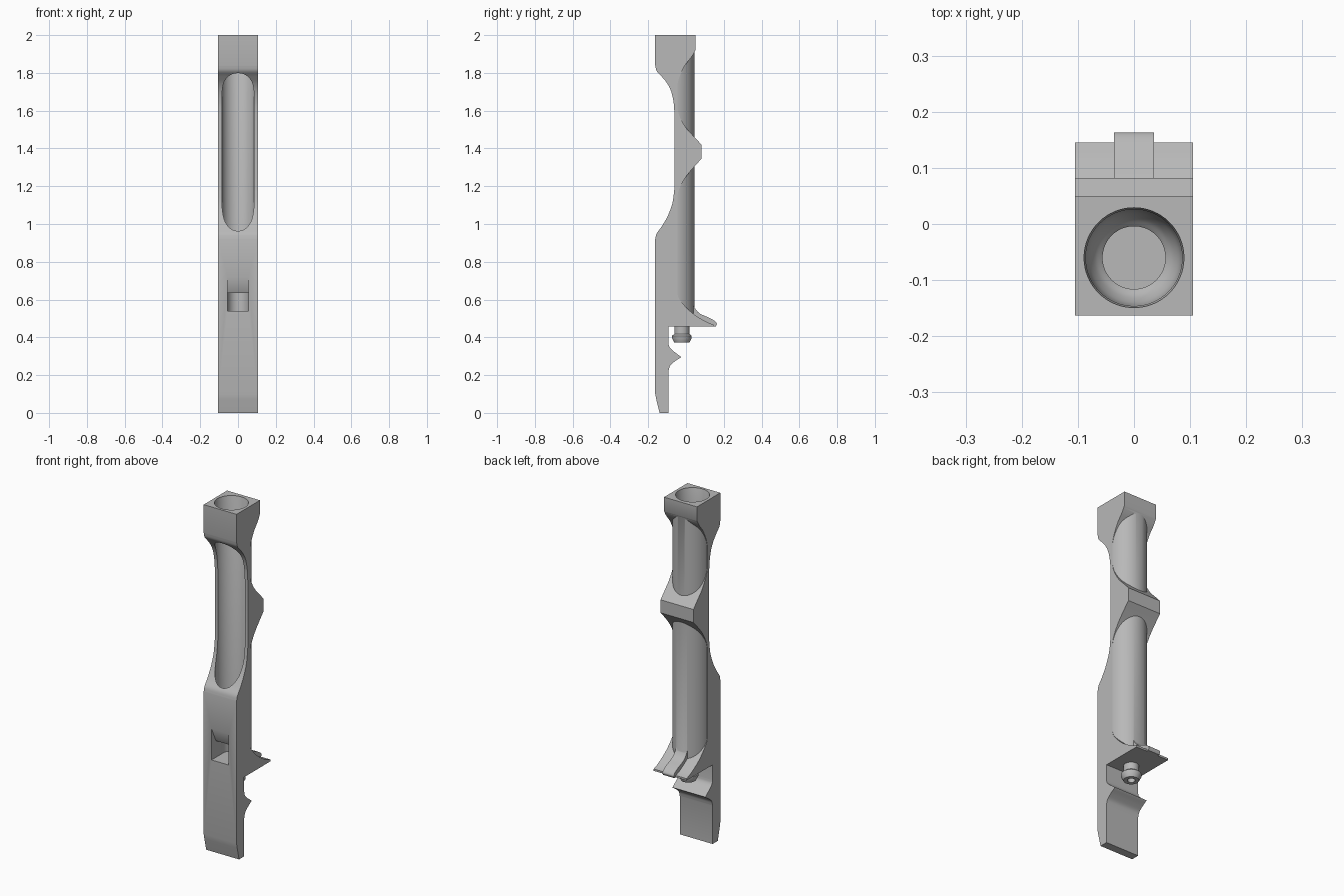
import bpy, bmesh, math
from mathutils import Vector

if "Cube" in bpy.data.objects:
    bpy.data.objects.remove(bpy.data.objects["Cube"], do_unlink=True)

BORE_Y = -0.06
HALF = 0.105

grey = bpy.data.materials.new("plain grey")
grey.use_nodes = True
grey.diffuse_color = (0.48, 0.48, 0.48, 1)
grey.node_tree.nodes["Principled BSDF"].inputs["Base Color"].default_value = grey.diffuse_color


def smooth(points, steps=5):
    """Catmull-Rom curve through a few profile points."""
    p = [Vector(q) for q in points]
    p = [2 * p[0] - p[1]] + p + [2 * p[-1] - p[-2]]
    out = []
    for a, b, c, d in zip(p, p[1:], p[2:], p[3:]):
        for i in range(steps):
            t = i / steps
            out.append(0.5 * (2 * b + (c - a) * t + (2 * a - 5 * b + 4 * c - d) * t ** 2
                              + (3 * b - a - 3 * c + d) * t ** 3))
    return [tuple(v) for v in out] + [tuple(points[-1])]


def make(name, bm):
    bmesh.ops.recalc_face_normals(bm, faces=bm.faces)
    mesh = bpy.data.meshes.new(name)
    bm.to_mesh(mesh)
    bm.free()
    mesh.materials.append(grey)
    obj = bpy.data.objects.new(name, mesh)
    bpy.context.collection.objects.link(obj)
    return obj


def extrude(name, profile, half):
    """Side profile (y, z) extruded across x."""
    bm = bmesh.new()
    face = bm.faces.new([bm.verts.new((-half, y, z)) for y, z in profile])
    ext = bmesh.ops.extrude_face_region(bm, geom=[face])["geom"]
    moved = [v for v in ext if isinstance(v, bmesh.types.BMVert)]
    bmesh.ops.translate(bm, verts=moved, vec=(2 * half, 0, 0))
    return make(name, bm)


def lathe(name, profile, y, half_turn=False, sides=64):
    """Closed solid turned around a vertical axis; profile is (radius, z)."""
    bm = bmesh.new()
    step = math.pi / (sides - 1) if half_turn else 2 * math.pi / sides
    rings = []
    for r, z in profile:
        rings.append([bm.verts.new((r * math.cos(i * step), y + r * math.sin(i * step), z))
                      for i in range(sides)])
    for lo, hi in zip(rings, rings[1:]):
        for i in range(sides):
            j = (i + 1) % sides
            bm.faces.new((lo[i], lo[j], hi[j], hi[i]))
    bm.faces.new(rings[0])
    bm.faces.new(rings[-1])
    return make(name, bm)


def combine(target, other, operation):
    mod = target.modifiers.new(operation, "BOOLEAN")
    mod.operation, mod.solver, mod.object = operation, "EXACT", other
    bpy.context.view_layer.objects.active = target
    bpy.ops.object.modifier_apply(modifier=mod.name)
    bpy.data.objects.remove(other, do_unlink=True)


def finish(obj):
    bpy.ops.object.select_all(action="DESELECT")
    obj.select_set(True)
    bpy.context.view_layer.objects.active = obj
    bpy.ops.object.shade_smooth_by_angle(angle=math.radians(30))


# Front edge, bottom to top, with the long scooped recess
front = [(-0.14, 0), (-0.157, 0.07), (-0.163, 0.1)]
front += smooth([(-0.163, 0.92), (-0.155, 0.95), (-0.13, 0.985), (-0.098, 1.04),
                 (-0.072, 1.11), (-0.061, 1.19)])
front += smooth([(-0.061, 1.58), (-0.065, 1.64), (-0.078, 1.7), (-0.1, 1.745),
                 (-0.13, 1.782), (-0.155, 1.81), (-0.163, 1.84)])
front += [(-0.163, 2)]

# Back edge, top to bottom: head block, middle collar, flange, hook
back = [(0.05, 2)]
back += smooth([(0.05, 1.92), (0.03, 1.885), (-0.005, 1.84), (-0.034, 1.78), (-0.045, 1.74)])
back += smooth([(-0.045, 1.61), (-0.034, 1.57), (0, 1.51), (0.045, 1.46), (0.082, 1.42)])
back += smooth([(0.082, 1.345), (0.045, 1.305), (0, 1.25), (-0.034, 1.19), (-0.045, 1.15)])
back += smooth([(-0.045, 0.63), (-0.034, 0.6), (0.015, 0.545), (0.06, 0.51),
                (0.113, 0.48), (0.145, 0.468)])
back += [(0.145, 0.457), (-0.093, 0.457)]
back += smooth([(-0.093, 0.37), (-0.088, 0.35), (-0.07, 0.33), (-0.026, 0.296)])
back += smooth([(-0.03, 0.292), (-0.06, 0.272), (-0.084, 0.25), (-0.093, 0.22)])
back += [(-0.093, 0)]

body = extrude("holder_body", front + back, HALF)

# Rounded tube wall on the back only
combine(body, lathe("tube_wall", [(HALF, 0.48), (HALF, 1.95)], BORE_Y, True), "UNION")

# Raised tongue in the middle of the flange
tongue = [(-0.04, 0.457), (-0.04, 0.58)] + smooth(
    [(0.035, 0.58), (0.05, 0.55), (0.075, 0.525), (0.12, 0.505), (0.15, 0.488),
     (0.163, 0.472), (0.157, 0.457)])
combine(body, extrude("flange_tongue", tongue, 0.036), "UNION")

# Bore with a bowl-shaped seat, and the small front window into it
bore = [(0.056, 0.54)] + smooth([(0.056, 0.66), (0.07, 0.675), (0.081, 0.698), (0.086, 0.725)])
bore += [(0.086, 1.99), (0.089, 1.996), (0.089, 2.1)]
combine(body, lathe("bore_cutter", bore, BORE_Y), "DIFFERENCE")
window = [(-0.2, 0.54), (-0.06, 0.54), (-0.06, 0.635), (-0.122, 0.635),
          (-0.163, 0.72), (-0.2, 0.72)]
combine(body, extrude("window_cutter", window, 0.055), "DIFFERENCE")
finish(body)

# Hollow peg under the flange
peg = lathe("peg", [(0.02, 0.41), (0.02, 0.372), (0.04, 0.372), (0.052, 0.395), (0.052, 0.408),
                    (0.04, 0.418), (0.04, 0.462)], -0.022)
finish(peg)
